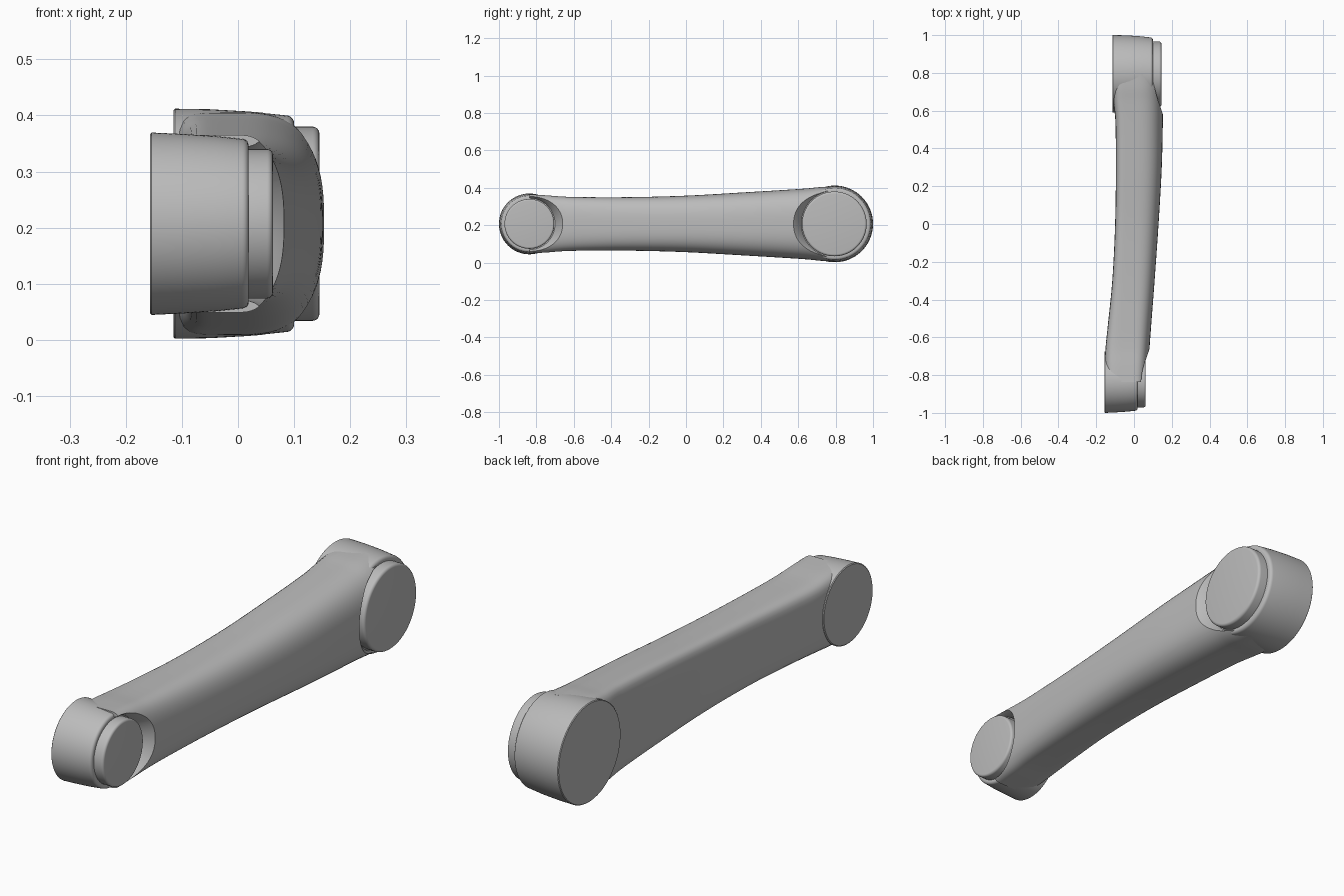
import bpy, bmesh, math
from mathutils import Vector

if "Cube" in bpy.data.objects:
    bpy.data.objects.remove(bpy.data.objects["Cube"], do_unlink=True)

MID = 0.207           # height of the centre line
REAR, FRONT = 0.795, -0.8375

grey = bpy.data.materials.new("satin_grey")
grey.use_nodes = True
colour = (0.5, 0.5, 0.5, 1)
grey.diffuse_color = colour
grey.node_tree.nodes["Principled BSDF"].inputs["Base Color"].default_value = colour


def skin(name, rings):
    """Bridge closed rings of equal length into a capped solid."""
    bm = bmesh.new()
    loops = [[bm.verts.new(p) for p in ring] for ring in rings]
    n = len(loops[0])
    for a, b in zip(loops, loops[1:]):
        for i in range(n):
            j = (i + 1) % n
            bm.faces.new((a[i], a[j], b[j], b[i]))
    bm.faces.new(loops[0])
    bm.faces.new(loops[-1])
    bmesh.ops.recalc_face_normals(bm, faces=bm.faces)
    mesh = bpy.data.meshes.new(name)
    bm.to_mesh(mesh)
    bm.free()
    mesh.materials.append(grey)
    obj = bpy.data.objects.new(name, mesh)
    bpy.context.collection.objects.link(obj)
    return obj


def select(obj):
    bpy.ops.object.select_all(action='DESELECT')
    obj.select_set(True)
    bpy.context.view_layer.objects.active = obj


def smooth(obj):
    select(obj)
    bpy.ops.object.shade_smooth_by_angle(angle=math.radians(32))


def lathe(name, y, profile, steps=96):
    """Turn an (x, radius) profile around a sideways axis."""
    turns = [math.tau * i / steps for i in range(steps)]
    return skin(name, [[(x, y + r * math.cos(t), MID + r * math.sin(t))
                        for t in turns] for x, r in profile])


def rounded(x, r, size):
    """Quarter-round rim ending a profile at x with radius r."""
    arc = [math.pi / 2 * i / 5 for i in range(6)]
    return [(x - size + size * math.sin(a), r - size + size * math.cos(a)) for a in arc]


def blend(stations, per=8):
    """Smooth curve through the arm stations."""
    pts = [Vector(s) for s in stations]
    out = []
    for i in range(len(pts) - 1):
        p0, p1, p2, p3 = pts[max(i - 1, 0)], pts[i], pts[i + 1], pts[min(i + 2, len(pts) - 1)]
        d = p2[0] - p1[0]
        m1 = (p2 - p0) * (d / (p2[0] - p0[0]))
        m2 = (p3 - p1) * (d / (p3[0] - p1[0]))
        for k in range(per):
            t = k / per
            s = t * t * (3 - 2 * t)
            q = p1 * (1 - s) + p2 * s + m1 * (t * (1 - t) ** 2) - m2 * (t * t * (1 - t))
            q[0] = p1[0] + d * t
            out.append(q)
    return out + [pts[-1]]


def section(y, back, front, half, steps=80):
    """Crowned front, nearly flat back with rounded edges."""
    ring = []
    for i in range(steps):
        a = math.tau * (i + 0.5) / steps
        c, s = math.cos(a), math.sin(a)
        n = 2.8 if c > 0 else 7
        k = (abs(c) ** n + abs(s) ** n) ** (-1 / n)
        x = c * k * (front if c > 0 else -back)
        ring.append((x, y, MID + half * s * k))
    return ring


# Arm: y, back x, front x, half height
arm = skin("arm", [section(*s) for s in blend([
    (FRONT, -0.154, 0.07, 0.158), (-0.75, -0.154, 0.075, 0.153),
    (-0.66, -0.151, 0.082, 0.146), (-0.55, -0.14, 0.09, 0.143),
    (-0.3, -0.115, 0.109, 0.143), (0, -0.1, 0.13, 0.151),
    (0.3, -0.096, 0.147, 0.168), (0.55, -0.099, 0.153, 0.183),
    (0.65, -0.109, 0.154, 0.19), (0.72, -0.112, 0.154, 0.197),
    (REAR, -0.112, 0.154, 0.2)])])

# Flared pockets that clear the arm around each cap
for y, x, r, flare in ((REAR, 0.099, 0.178, 0.9), (FRONT, 0.018, 0.137, 0.72)):
    cutter = lathe("pocket_cutter", y, [(x, r), (x + 0.012, r + 0.004),
                                        (x + 0.15, r + 0.004 + 0.138 * flare)])
    cutter.hide_render = True
    cut = arm.modifiers.new("pocket", 'BOOLEAN')
    cut.operation, cut.object, cut.solver = 'DIFFERENCE', cutter, 'EXACT'
    select(arm)
    bpy.ops.object.modifier_apply(modifier=cut.name)
    bpy.data.objects.remove(cutter, do_unlink=True)
smooth(arm)

# Bosses at both ends, with a gentle taper toward the caps
smooth(lathe("rear_boss", REAR, [(-0.115, 0.202), (-0.112, 0.205), (-0.05, 0.204),
                                 (0.02, 0.2)] + rounded(0.1, 0.193, 0.014)))
smooth(lathe("front_boss", FRONT, [(-0.157, 0.159), (-0.154, 0.1625), (-0.1, 0.16),
                                   (-0.04, 0.156)] + rounded(0.019, 0.151, 0.012)))

# Round caps standing proud of the bosses
smooth(lathe("rear_cap", REAR - 0.002, [(0.06, 0.173)] + rounded(0.145, 0.173, 0.012)))
smooth(lathe("front_cap", FRONT, [(-0.02, 0.133)] + rounded(0.062, 0.133, 0.01)))
